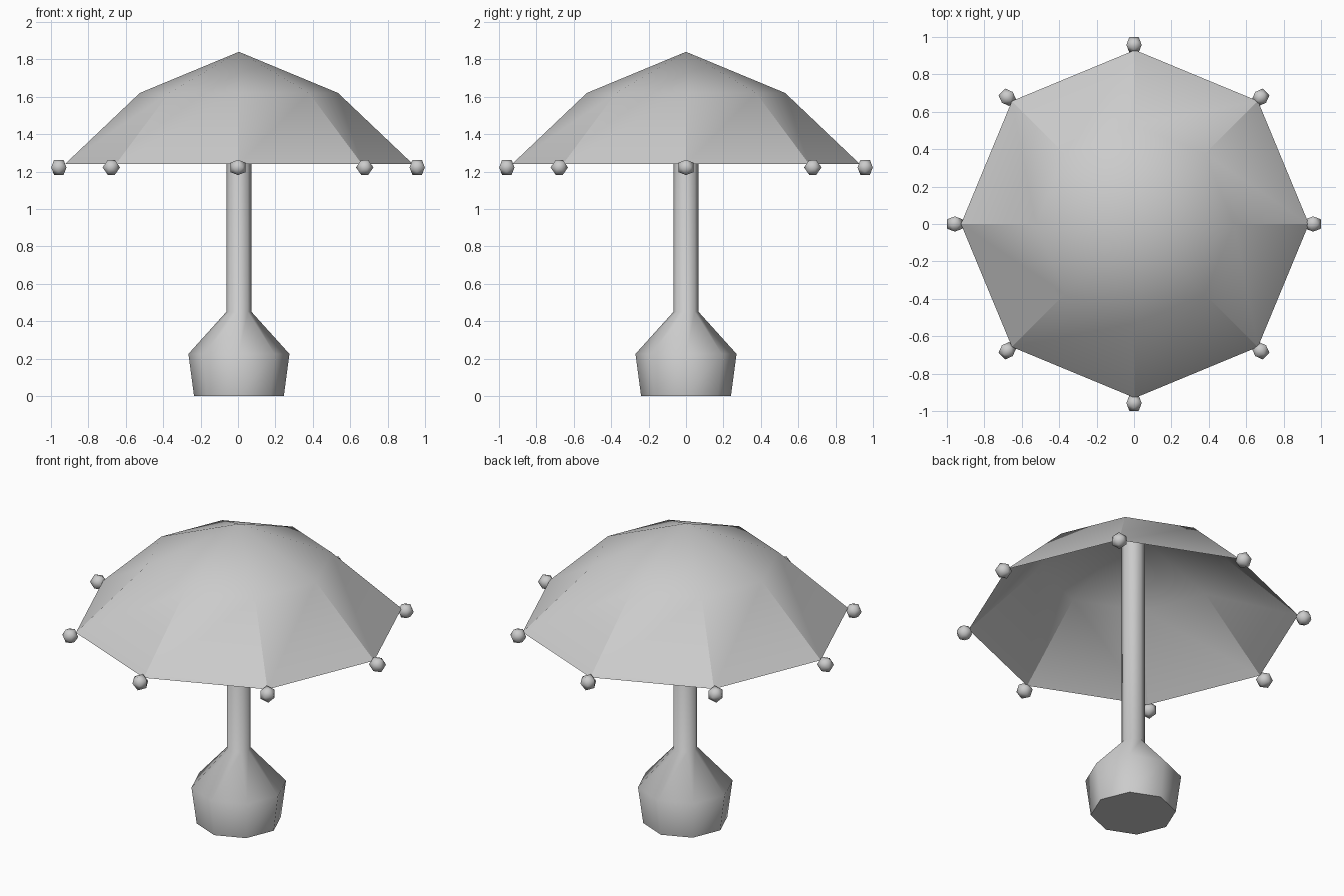
import bpy, bmesh, math
from mathutils import Vector, Matrix

if "Cube" in bpy.data.objects:
    bpy.data.objects.remove(bpy.data.objects["Cube"])

CX = 0.005   # slight sideways offset of the stem and canopy
SIDES = 8


def finish(name, bm, smooth_angle=None):
    bmesh.ops.recalc_face_normals(bm, faces=bm.faces)
    mesh = bpy.data.meshes.new(name)
    bm.to_mesh(mesh)
    bm.free()
    ob = bpy.data.objects.new(name, mesh)
    bpy.context.collection.objects.link(ob)
    if smooth_angle:
        bpy.ops.object.select_all(action='DESELECT')
        ob.select_set(True)
        bpy.context.view_layer.objects.active = ob
        bpy.ops.object.shade_smooth_by_angle(angle=math.radians(smooth_angle))
    return ob


def lathe(name, profile, smooth_angle):
    """Spin a (radius, z) profile into an eight-sided form."""
    bm = bmesh.new()
    vs = [bm.verts.new((r, 0, z)) for r, z in profile]
    edges = [bm.edges.new(pair) for pair in zip(vs, vs[1:])]
    bmesh.ops.spin(bm, geom=vs + edges, cent=(0, 0, 0), axis=(0, 0, 1),
                   angle=math.tau, steps=SIDES)
    bmesh.ops.remove_doubles(bm, verts=bm.verts, dist=1e-4)
    bmesh.ops.dissolve_degenerate(bm, dist=1e-5, edges=bm.edges)
    ob = finish(name, bm, smooth_angle)
    ob.location.x = CX
    return ob


# weighted base flowing into the pole
lathe("base_and_pole", [(0, 0), (0.24, 0), (0.27, 0.225), (0.067, 0.45),
                        (0.067, 1.8)], 50)

# thin open canopy
canopy = lathe("canopy", [(0.93, 1.24), (0.53, 1.62), (0, 1.84)], 30)
if sum(p.normal.z for p in canopy.data.polygons) < 0:
    canopy.data.flip_normals()

# icosahedral beads on the rib ends
phi = (1 + math.sqrt(5)) / 2
scale = 0.048 / math.sqrt(1 + phi * phi)
for i in range(SIDES):
    bm = bmesh.new()
    for a in (-1, 1):
        for b in (-phi, phi):
            for co in ((0, a, b), (a, b, 0), (b, 0, a)):
                bm.verts.new(Vector(co) * scale)
    bmesh.ops.convex_hull(bm, input=bm.verts)
    turn = Matrix.Rotation(math.tau * i / SIDES, 4, 'Z')
    bmesh.ops.transform(bm, verts=bm.verts,
                        matrix=turn @ Matrix.Translation((0, 0.958, 1.222)))
    finish(f"rib_bead_{i + 1}", bm, 50)
